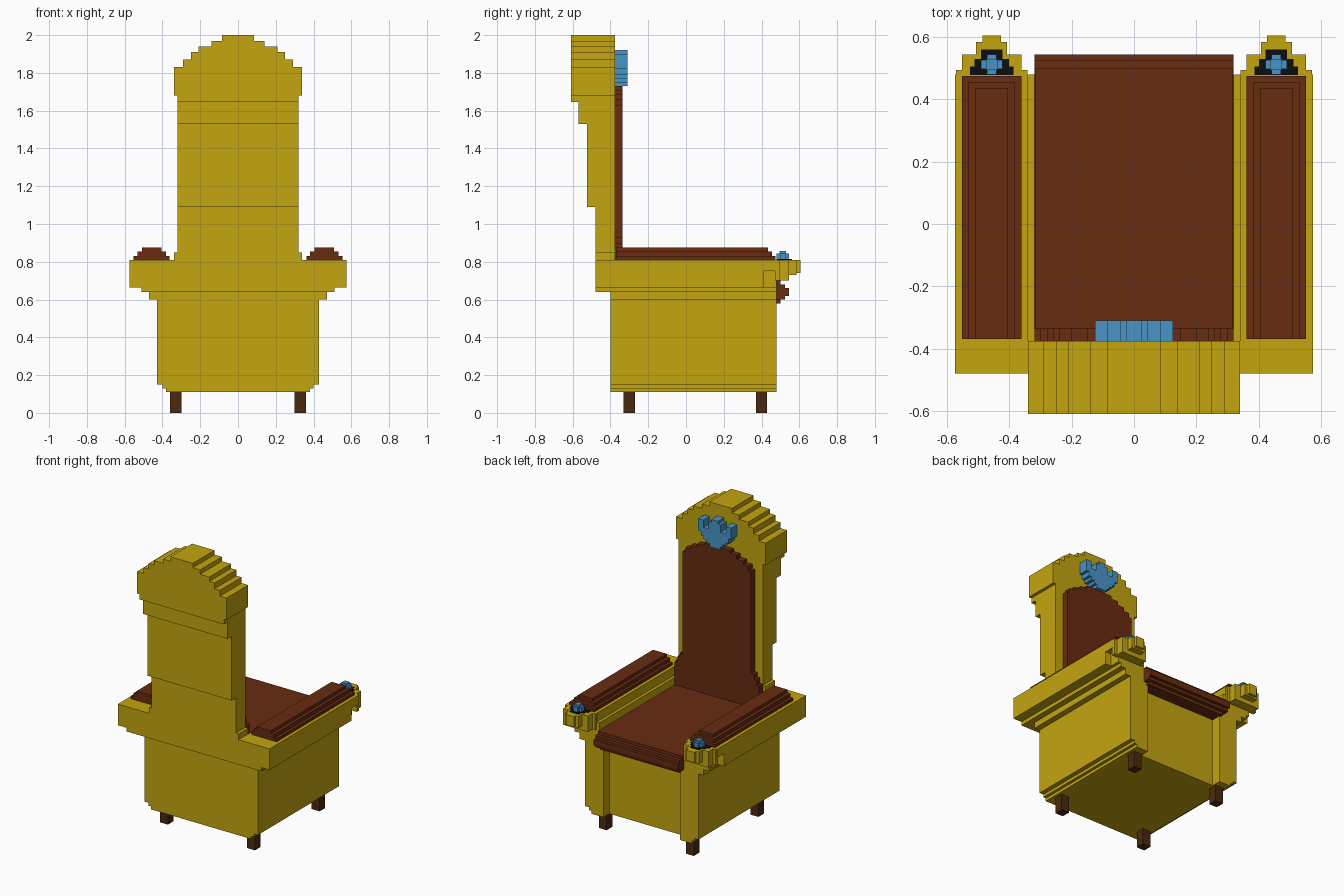
import bpy, bmesh
from mathutils import Matrix, Vector

cube = bpy.data.objects.get("Cube")
if cube:
    bpy.data.objects.remove(cube, do_unlink=True)


def material(name, r, g, b):
    m = bpy.data.materials.new(name)
    m.use_nodes = True
    m.diffuse_color = (r, g, b, 1)
    m.node_tree.nodes["Principled BSDF"].inputs["Base Color"].default_value = (r, g, b, 1)
    return m


GOLD = material("gold", 0.55, 0.375, 0.005)
LEATHER = material("red brown leather", 0.14, 0.025, 0.005)
WOOD = material("dark wood", 0.068, 0.023, 0.005)
BLUE = material("blue gem", 0.068, 0.30, 0.57)
BLACK = material("black", 0.004, 0.004, 0.004)


def part(name, mat, boxes, mirror=False):
    """One object from boxes given as (x0, x1, y0, y1, z0, z1)."""
    bm = bmesh.new()
    for x0, x1, y0, y1, z0, z1 in boxes:
        mid = Vector((x0 + x1, y0 + y1, z0 + z1)) / 2
        size = Matrix.Diagonal((x1 - x0, y1 - y0, z1 - z0, 1))
        bmesh.ops.create_cube(bm, size=1, matrix=Matrix.Translation(mid) @ size)
    me = bpy.data.meshes.new(name)
    bm.to_mesh(me)
    bm.free()
    me.materials.append(mat)
    ob = bpy.data.objects.new(name, me)
    bpy.context.collection.objects.link(ob)
    if mirror:
        ob.modifiers.new("Mirror", 'MIRROR').use_mirror_merge = False
    return ob


def stack(y0, y1, z, steps):
    """Centred layers stacked upward from z; steps are (half width, top)."""
    out = []
    for half, top in steps:
        out.append((-half, half, y0, y1, z, top))
        z = top
    return out


# Legs
part("legs", WOOD, [(0.30, 0.36, y, y + 0.06, 0, 0.115) for y in (-0.33, 0.37)], mirror=True)

# Base with stepped lower edge, recessed front and corner pillars
part("base", GOLD, stack(-0.40, 0.415, 0.11, [(0.38, 0.13), (0.40, 0.15), (0.43, 0.60), (0.47, 0.64)]))
part("front_pillars", GOLD, [(0.29, 0.38, 0.41, 0.48, 0.11, 0.13),
                             (0.29, 0.40, 0.41, 0.48, 0.13, 0.15),
                             (0.29, 0.43, 0.41, 0.48, 0.15, 0.60),
                             (0.30, 0.47, 0.41, 0.48, 0.60, 0.64)], mirror=True)

# Arms with a stepped underside, an inner ledge and rounded tips
ARM = 0.457
arms = [(0.30, 0.51, -0.48, 0.48, 0.64, 0.665),
        (0.32, 0.575, -0.48, 0.41, 0.665, 0.75),
        (0.32, 0.53, 0.41, 0.48, 0.665, 0.75),
        (0.34, 0.575, -0.48, 0.48, 0.75, 0.81)]
for half, y, z in [(0.115, 0.495, 0.70), (0.095, 0.545, 0.70), (0.05, 0.585, 0.73), (0.03, 0.605, 0.74)]:
    arms.append((ARM - half, ARM + half, 0.47, y, z, 0.81))
part("arms", GOLD, arms, mirror=True)

# Arm pads
part("arm_pads", LEATHER, [(ARM - h, ARM + h, -0.37, y, 0.80, z) for h, y, z in
                           [(0.095, 0.475, 0.83), (0.075, 0.455, 0.855), (0.052, 0.435, 0.875)]], mirror=True)

# Dark settings and blue studs on the arm tips
part("stud_settings", BLACK, [(ARM - h, ARM + h, 0.478, y, 0.809, 0.814) for h, y in
                              [(0.07, 0.505), (0.055, 0.53), (0.035, 0.56)]], mirror=True)
part("studs", BLUE, [(ARM - 0.034, ARM + 0.034, 0.497, 0.527, 0.81, 0.845),
                     (ARM - 0.015, ARM + 0.015, 0.48, 0.545, 0.81, 0.845),
                     (ARM - 0.018, ARM + 0.018, 0.495, 0.53, 0.81, 0.857)], mirror=True)

# Backrest, thicker toward the top
part("backrest", GOLD, [(-0.34, 0.34, -0.48, -0.375, 0.64, 0.85),
                        (-0.32, 0.32, -0.48, -0.375, 0.85, 1.09),
                        (-0.32, 0.32, -0.525, -0.375, 1.09, 1.53),
                        (-0.32, 0.32, -0.57, -0.375, 1.53, 1.68),
                        (-0.32, 0.32, -0.61, -0.56, 1.645, 1.68)])
part("headpiece", GOLD, stack(-0.61, -0.375, 1.68, [(0.34, 1.83), (0.29, 1.87), (0.25, 1.91),
                                                    (0.21, 1.94), (0.14, 1.97), (0.085, 2.0)]))

# Seat cushion with a rounded front edge
seat = [(-h, h, -0.376, y, z0, z1) for h, y, z0, z1 in
        [(0.30, 0.50, 0.58, 0.60), (0.32, 0.525, 0.60, 0.62), (0.32, 0.545, 0.62, 0.66),
         (0.32, 0.525, 0.66, 0.68), (0.318, 0.50, 0.68, 0.70)]]
part("seat_cushion", LEATHER, seat)

# Back cushion, flared at the bottom and rounded at the top
part("back_cushion", LEATHER, stack(-0.38, -0.335, 0.69, [
    (0.32, 0.86), (0.30, 0.90), (0.28, 0.93), (0.26, 1.63), (0.24, 1.66),
    (0.20, 1.685), (0.15, 1.71), (0.10, 1.73)]))

# Three-pointed crest
crest = stack(-0.38, -0.31, 1.73, [(0.04, 1.75), (0.06, 1.77), (0.085, 1.79), (0.105, 1.82), (0.125, 1.85)])
crest += [(-0.125, -0.085, -0.38, -0.31, 1.85, 1.90), (0.085, 0.125, -0.38, -0.31, 1.85, 1.90),
          (-0.045, 0.045, -0.38, -0.31, 1.85, 1.90), (-0.025, 0.025, -0.38, -0.31, 1.90, 1.92)]
part("crest", BLUE, crest)
